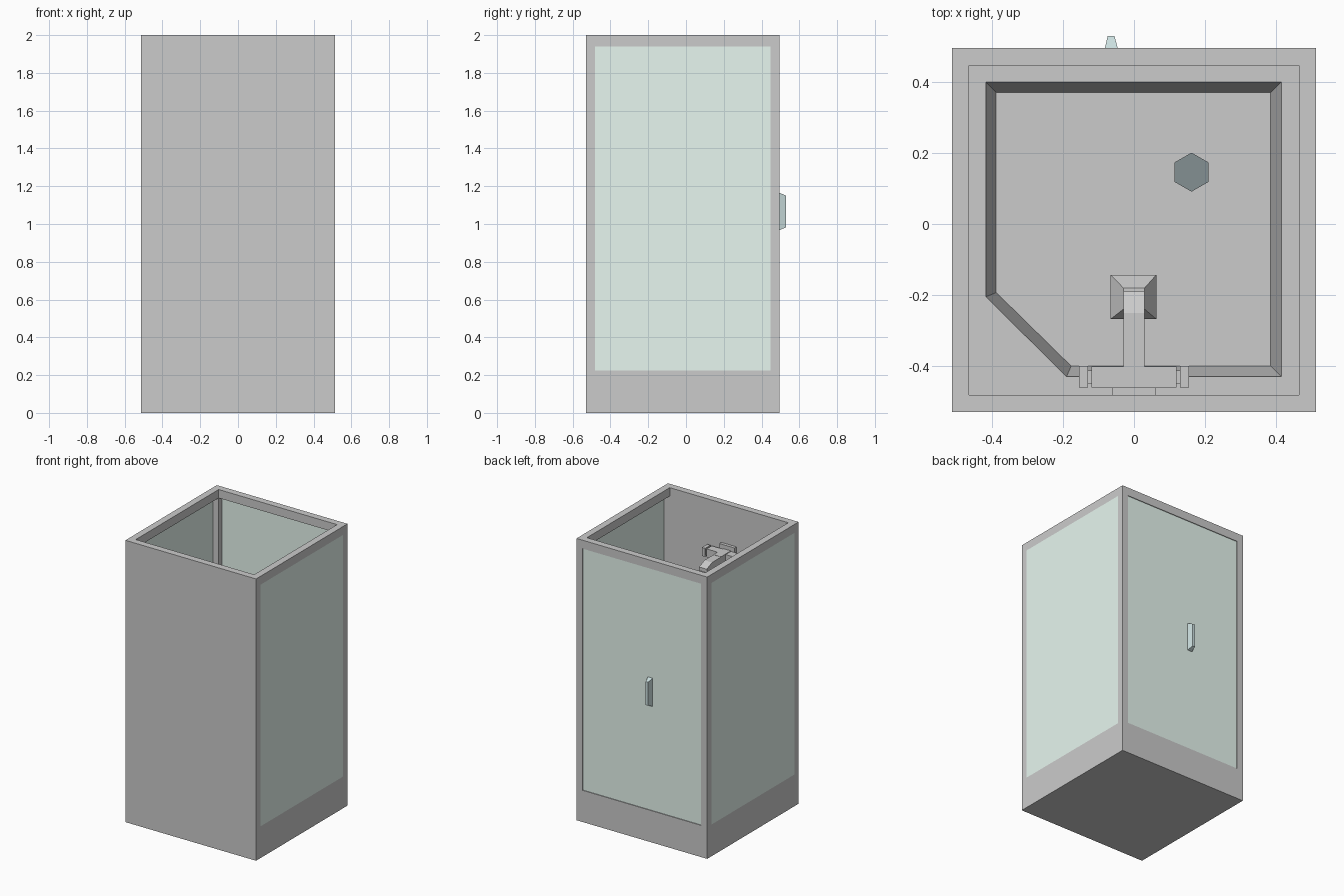
import bpy, bmesh
from mathutils import Vector

if "Cube" in bpy.data.objects:
    bpy.data.objects.remove(bpy.data.objects["Cube"])

X, Y0, Y1 = 0.513, -0.53, 0.495     # outer footprint
T, SILL, TOP = 0.048, 0.225, 2.0    # frame thickness, sill height, total height
LINTEL = 1.94


def material(name, rgb):
    m = bpy.data.materials.new(name)
    m.diffuse_color = (*rgb, 1)
    m.use_nodes = True
    m.node_tree.nodes["Principled BSDF"].inputs["Base Color"].default_value = m.diffuse_color
    return m


glass = material("glass", (0.80, 0.93, 0.87))
handle_mat = material("handle_tint", (0.60, 0.74, 0.74))
drain_mat = material("drain_dark", (0.23, 0.28, 0.29))


def finish(name, bm, mat=None):
    bmesh.ops.recalc_face_normals(bm, faces=bm.faces)
    me = bpy.data.meshes.new(name)
    bm.to_mesh(me)
    bm.free()
    ob = bpy.data.objects.new(name, me)
    bpy.context.collection.objects.link(ob)
    if mat:
        me.materials.append(mat)
    return ob


def loft(name, rings, mat=None):
    """Skin a list of equal-length point rings and cap both ends."""
    bm = bmesh.new()
    loops = [[bm.verts.new(p) for p in r] for r in rings]
    n = len(loops[0])
    for a, b in zip(loops, loops[1:]):
        for i in range(n):
            bm.faces.new((a[i], a[(i + 1) % n], b[(i + 1) % n], b[i]))
    bm.faces.new(loops[0])
    bm.faces.new(loops[-1])
    return finish(name, bm, mat)


def rect(x0, x1, y0, y1, z):
    return [(x0, y0, z), (x1, y0, z), (x1, y1, z), (x0, y1, z)]


def box(name, x, y, z, mat=None):
    return loft(name, [rect(*x, *y, z[0]), rect(*x, *y, z[1])], mat)


# Base tray with a recessed basin that has one cut corner
bm = bmesh.new()
bot = [bm.verts.new(p) for p in rect(-X, X, Y0, Y1, 0)]
out = [bm.verts.new(p) for p in rect(-X, X, Y0, Y1, SILL)]
rim_xy = [(-0.19, -0.43), (0.415, -0.43), (0.415, 0.40), (-0.417, 0.40), (-0.417, -0.205)]
low_xy = [(-0.177, -0.40), (0.385, -0.40), (0.385, 0.37), (-0.388, 0.37), (-0.388, -0.193)]
FLOOR = 0.08
rim = [bm.verts.new((*p, SILL)) for p in rim_xy]
low = [bm.verts.new((*p, FLOOR)) for p in low_xy]
bm.faces.new(bot)
bm.faces.new(low)
for i in range(4):
    j = (i + 1) % 4
    bm.faces.new((bot[i], bot[j], out[j], out[i]))
    bm.faces.new((out[i], out[j], rim[i + 1], rim[i]))
bm.faces.new((out[0], rim[0], rim[4]))
for i in range(5):
    j = (i + 1) % 5
    bm.faces.new((rim[i], rim[j], low[j], low[i]))
finish("base_tray", bm)

# Hexagonal drain in the basin floor
bm = bmesh.new()
bmesh.ops.create_cone(bm, cap_ends=True, segments=6, radius1=0.055, radius2=0.055, depth=0.006)
bmesh.ops.translate(bm, verts=bm.verts, vec=(0.162, 0.146, FLOOR + 0.003))
finish("drain", bm, drain_mat)

# Solid front wall, rear posts, top rails and side panes
box("front_wall", (-X, X), (Y0, Y0 + T), (SILL, TOP))
for side, s in (("left", -1), ("right", 1)):
    span = sorted((s * (X - T), s * X))
    box(f"{side}_post", span, (Y1 - T, Y1), (SILL, TOP))
    box(f"{side}_top_rail", span, (Y0 + T, Y1 - T), (LINTEL, TOP))
    box(f"{side}_pane", sorted((s * (X - 0.004), s * X)),
        (Y0 + T, Y1 - T), (SILL, LINTEL), glass)
box("rear_top_rail", (T - X, X - T), (Y1 - T, Y1), (LINTEL, TOP))

# Rear door and its tapered pull handle
box("door_pane", (T - X, X - T), (Y1 - 0.012, Y1 - 0.005), (SILL, LINTEL), glass)


def upright(x0, x1, z0, z1, y):
    return [(x0, y, z0), (x1, y, z0), (x1, y, z1), (x0, y, z1)]


loft("door_handle", [upright(-0.082, -0.046, 0.967, 1.165, Y1 - 0.006),
                     upright(-0.082, -0.046, 0.967, 1.165, Y1),
                     upright(-0.074, -0.055, 0.983, 1.15, 0.53)], handle_mat)

# Shower fitting on the inside of the front wall
Z = 1.66
box("wall_plate", (-0.06, 0.06), (-0.484, -0.46), (Z - 0.06, Z + 0.06))
box("mixer_neck", (-0.03, 0.03), (-0.462, -0.35), (Z - 0.03, Z + 0.032))
box("mixer_bar", (-0.12, 0.12), (-0.46, -0.402), (Z - 0.03, Z + 0.028))
for side, s in (("left", -1), ("right", 1)):
    box(f"{side}_tap_stem", sorted((s * 0.118, s * 0.132)), (-0.45, -0.412), (Z - 0.02, Z + 0.02))
    box(f"{side}_tap", sorted((s * 0.13, s * 0.155)), (-0.46, -0.40), (Z - 0.03, Z + 0.03))

# Arm bending down into a flared square shower head
loft("shower_arm", [upright(-0.03, 0.03, Z - 0.03, Z + 0.03, -0.352),
                    upright(-0.03, 0.03, Z - 0.03, Z + 0.03, -0.25),
                    upright(-0.03, 0.03, Z - 0.05, Z + 0.005, -0.19)])
loft("shower_head", [rect(-0.03, 0.03, -0.24, -0.18, Z - 0.02),
                     rect(-0.066, 0.063, -0.268, -0.143, Z - 0.07),
                     rect(-0.066, 0.063, -0.268, -0.143, Z - 0.09)])
